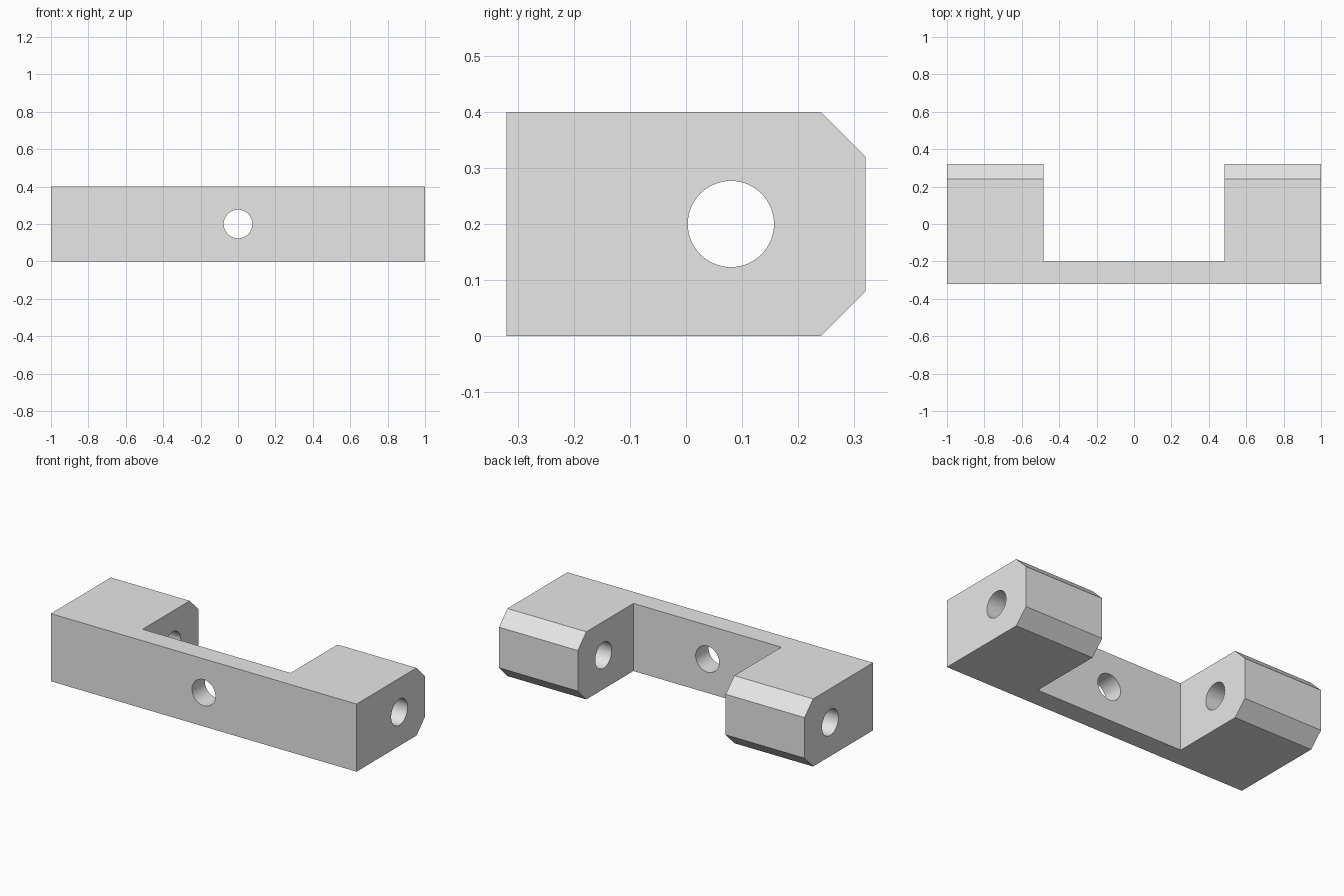
import bpy, bmesh
from math import pi
from mathutils import Matrix, Vector

cube = bpy.data.objects.get("Cube")
if cube:
    bpy.data.objects.remove(cube, do_unlink=True)

WIDTH, BACK, WALL, INNER = 1.0, 0.32, -0.2, 0.484
HEIGHT, CHAMFER, HOLE = 0.4, 0.08, 0.0768

grey = bpy.data.materials.new("plain grey")
grey.use_nodes = True
grey.diffuse_color = (0.8, 0.8, 0.8, 1)
grey.node_tree.nodes["Principled BSDF"].inputs["Base Color"].default_value = (0.8, 0.8, 0.8, 1)


def add_object(name, bm):
    bmesh.ops.recalc_face_normals(bm, faces=bm.faces)
    mesh = bpy.data.meshes.new(name)
    bm.to_mesh(mesh)
    bm.free()
    mesh.materials.append(grey)
    obj = bpy.data.objects.new(name, mesh)
    bpy.context.collection.objects.link(obj)
    return obj


# U-shaped bracket: half outline, mirrored, then extruded upward
half = [(WIDTH, -BACK), (WIDTH, BACK), (INNER, BACK), (INNER, WALL)]
outline = half + [(-x, y) for x, y in reversed(half)]
bm = bmesh.new()
base = bm.faces.new([bm.verts.new((x, y, 0)) for x, y in outline])
top = bmesh.ops.extrude_face_region(bm, geom=[base])
bmesh.ops.translate(bm, vec=(0, 0, HEIGHT),
                    verts=[v for v in top["geom"] if isinstance(v, bmesh.types.BMVert)])

# Chamfer the upper and lower rear edges of both arms
rear = [e for e in bm.edges
        if all(abs(v.co.y - BACK) < 1e-4 for v in e.verts)
        and abs(e.verts[0].co.z - e.verts[1].co.z) < 1e-4]
bmesh.ops.bevel(bm, geom=rear, offset=CHAMFER, segments=1, affect='EDGES')
bracket = add_object("bracket", bm)


# Round holes: a pin through both arms and a screw through the front wall
def drill(name, centre, axis, length):
    bm = bmesh.new()
    turn = Vector((0, 0, 1)).rotation_difference(Vector(axis)).to_matrix().to_4x4()
    bmesh.ops.create_cone(bm, cap_ends=True, segments=64, radius1=HOLE, radius2=HOLE,
                          depth=length, matrix=Matrix.Translation(centre) @ turn)
    cutter = add_object(name, bm)
    cutter.hide_render = True
    cut = bracket.modifiers.new(name, 'BOOLEAN')
    cut.operation = 'DIFFERENCE'
    cut.solver = 'EXACT'
    cut.object = cutter
    bpy.context.view_layer.objects.active = bracket
    bpy.ops.object.modifier_apply(modifier=name)
    bpy.data.objects.remove(cutter, do_unlink=True)


drill("pin_hole", (0, 0.08, HEIGHT / 2), (1, 0, 0), 3)
drill("screw_hole", (0, -0.26, HEIGHT / 2), (0, 1, 0), 0.5)

# Smooth hole walls, crisp outer edges
bpy.ops.object.select_all(action='DESELECT')
bracket.select_set(True)
bpy.context.view_layer.objects.active = bracket
bpy.ops.object.shade_smooth_by_angle(angle=pi / 6)
